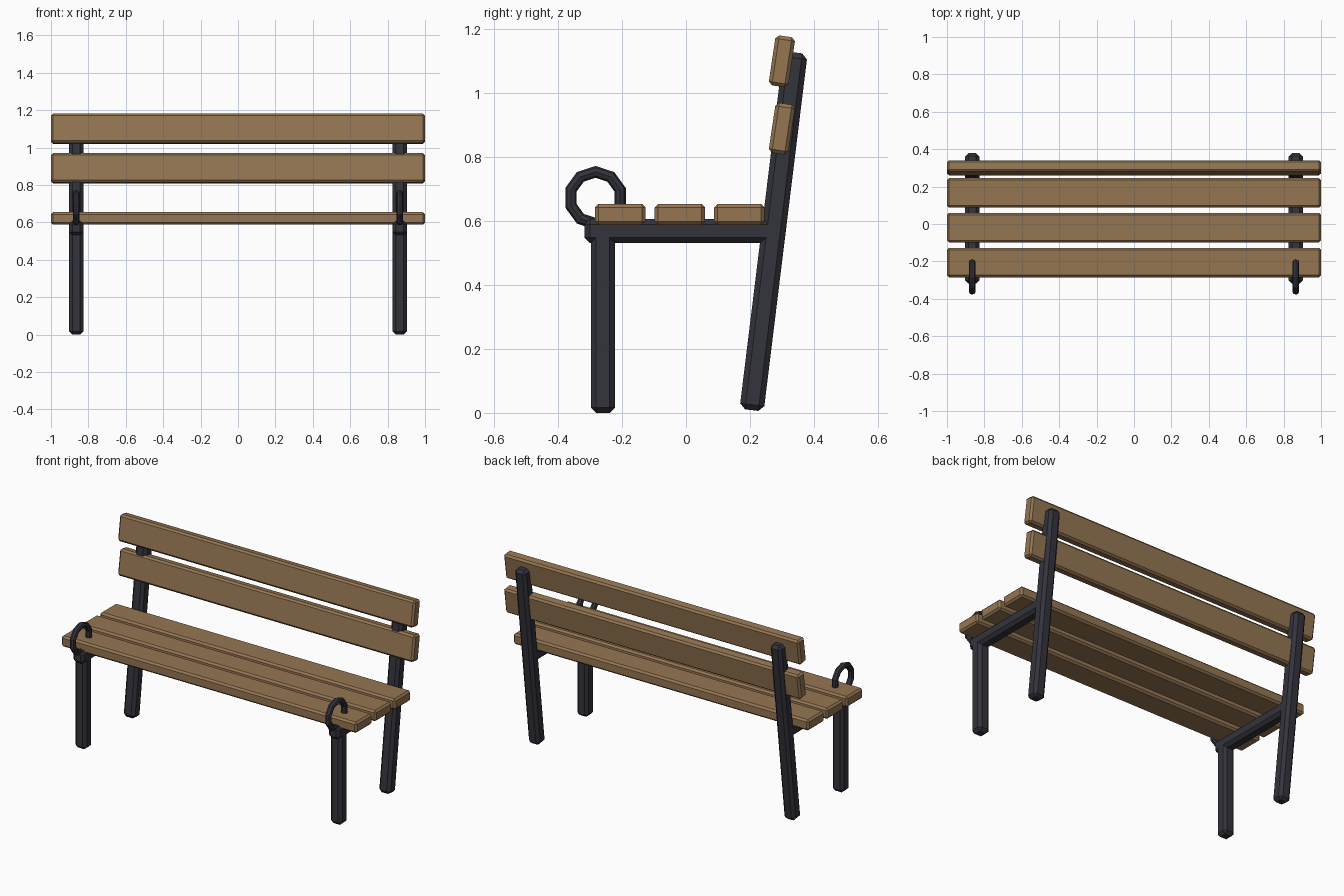
import bpy, bmesh
from math import radians, pi
from mathutils import Matrix

if "Cube" in bpy.data.objects:
    bpy.data.objects.remove(bpy.data.objects["Cube"])


def material(name, color):
    m = bpy.data.materials.new(name)
    m.diffuse_color = (*color, 1)
    m.use_nodes = True
    m.node_tree.nodes["Principled BSDF"].inputs["Base Color"].default_value = m.diffuse_color
    return m


WOOD = material("wood", (0.30, 0.18, 0.085))
IRON = material("iron", (0.033, 0.033, 0.045))


def add_object(name, bm, mat, mirrored):
    bmesh.ops.recalc_face_normals(bm, faces=bm.faces)
    mesh = bpy.data.meshes.new(name)
    bm.to_mesh(mesh)
    bm.free()
    mesh.materials.append(mat)
    ob = bpy.data.objects.new(name, mesh)
    bpy.context.collection.objects.link(ob)
    if mirrored:
        ob.modifiers.new("mirror", 'MIRROR').use_axis[0] = True
    return ob


def bevelled_box(name, size, center, bevel, mat, tilt=0.0, mirrored=False):
    """Chamfered box, leaning backwards by tilt degrees."""
    bm = bmesh.new()
    bmesh.ops.create_cube(bm, size=1)
    bmesh.ops.scale(bm, vec=size, verts=bm.verts)
    bmesh.ops.bevel(bm, geom=bm.edges[:], offset=bevel, segments=1,
                    profile=0.5, affect='EDGES')
    bm.transform(Matrix.Translation(center) @ Matrix.Rotation(radians(-tilt), 4, 'X'))
    return add_object(name, bm, mat, mirrored)


def ring(name, center, radius, tube, sides, tube_sides, mat):
    """Low-poly torus standing in the YZ plane, first corner at the top."""
    bm = bmesh.new()
    loops = []
    for i in range(sides):
        turn = Matrix.Translation(center) @ Matrix.Rotation(2 * pi * i / sides, 4, 'X')
        place = turn @ Matrix.Translation((0, 0, radius))
        section = bmesh.ops.create_circle(bm, segments=tube_sides, radius=tube)["verts"]
        # circle lies in XY: turn it to cross the path
        bmesh.ops.transform(bm, verts=section,
                            matrix=place @ Matrix.Rotation(pi / 2, 4, 'X'))
        loops.append(section)
    for i in range(sides):
        a, b = loops[i], loops[(i + 1) % sides]
        for j in range(tube_sides):
            k = (j + 1) % tube_sides
            bm.faces.new((a[j], a[k], b[k], b[j]))
    return add_object(name, bm, mat, True)


# Seat slats
for n, y in enumerate((-0.206, -0.019, 0.167), 1):
    bevelled_box(f"seat_slat_{n}", (2, 0.158, 0.066), (0, y, 0.621), 0.011, WOOD)

# Backrest slats
for n, z in enumerate((0.889, 1.10), 1):
    bevelled_box(f"back_slat_{n}", (2, 0.062, 0.158), (0, 0.3, z), 0.011, WOOD, tilt=8.5)

# Iron frame, mirrored left and right
SIDE = 0.865
BAR = 0.076
bevelled_box("front_leg", (BAR, BAR, 0.59), (SIDE, -0.26, 0.295), 0.017, IRON, mirrored=True)
bevelled_box("back_leg", (BAR, BAR, 1.127), (SIDE, 0.274, 0.568), 0.017, IRON,
             tilt=7, mirrored=True)
bevelled_box("seat_rail", (BAR, 0.60, BAR), (SIDE, -0.018, 0.569), 0.017, IRON, mirrored=True)

# Armrest rings
ring("arm_ring", (SIDE, -0.283, 0.673), 0.081, 0.0185, 10, 8, IRON)
